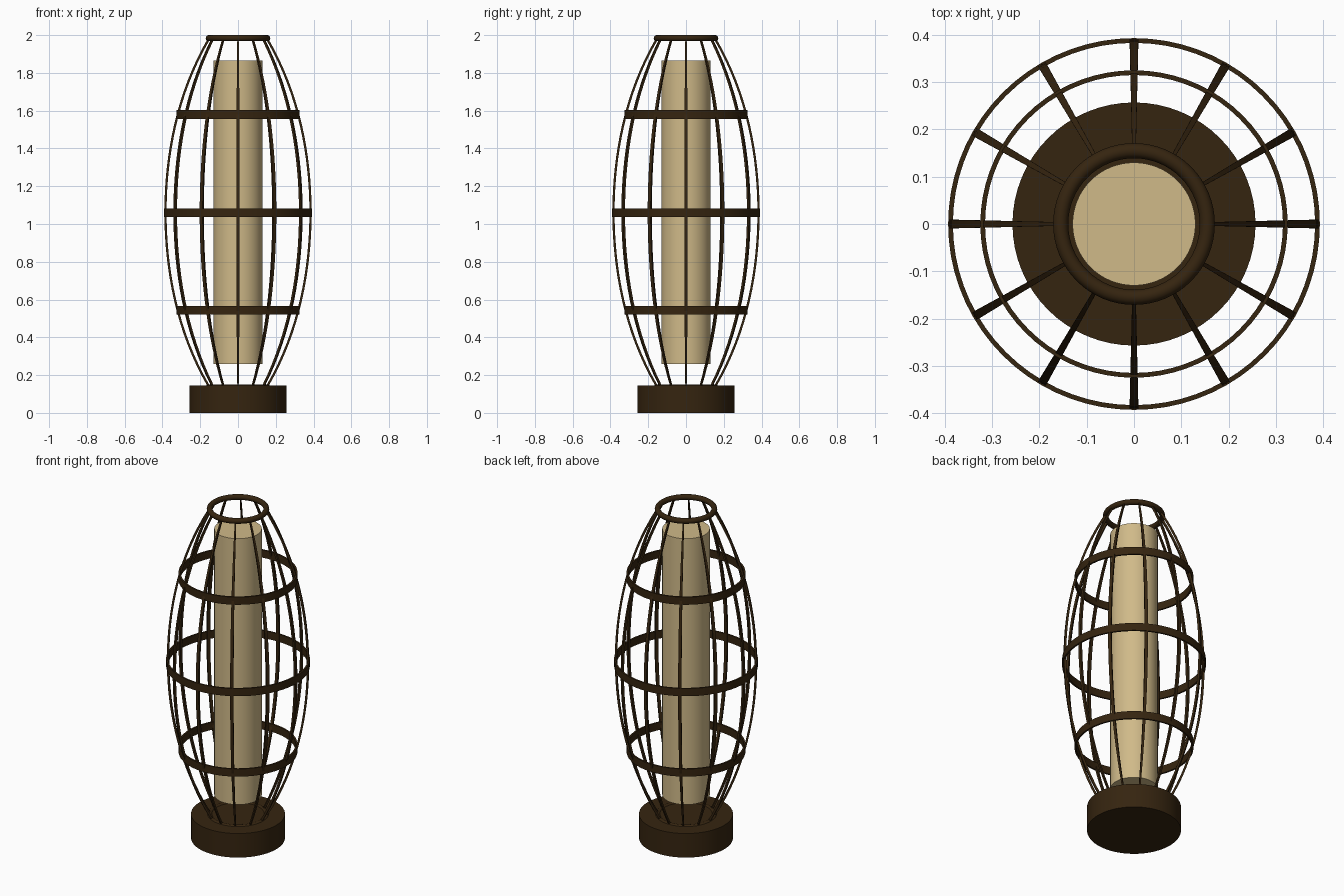
import bpy, bmesh, math
from mathutils import Vector

cube = bpy.data.objects.get("Cube")
if cube:
    bpy.data.objects.remove(cube, do_unlink=True)

MID_Z = 1.06
RIBS = 12


def material(name, color):
    m = bpy.data.materials.new(name)
    m.use_nodes = True
    m.diffuse_color = color
    m.node_tree.nodes["Principled BSDF"].inputs["Base Color"].default_value = color
    return m


brown = material("dark brown wood", (0.036, 0.018, 0.005, 1))
tan = material("warm tan shade", (0.63, 0.49, 0.25, 1))


def finish(ob, name, mat):
    ob.name = name
    ob.data.materials.clear()
    ob.data.materials.append(mat)
    bpy.ops.object.select_all(action="DESELECT")
    ob.select_set(True)
    bpy.context.view_layer.objects.active = ob
    bpy.ops.object.shade_smooth_by_angle(angle=math.radians(35))


def cylinder(name, radius, bottom, top, mat):
    bpy.ops.mesh.primitive_cylinder_add(vertices=64, radius=radius, depth=top - bottom,
                                        location=(0, 0, (bottom + top) / 2))
    finish(bpy.context.object, name, mat)


def torus(name, z):
    bpy.ops.mesh.primitive_torus_add(major_radius=0.155, minor_radius=0.016,
                                     major_segments=64, minor_segments=12, location=(0, 0, z))
    finish(bpy.context.object, name, brown)


def mesh_object(name, bm, mat):
    bmesh.ops.recalc_face_normals(bm, faces=bm.faces)
    me = bpy.data.meshes.new(name)
    bm.to_mesh(me)
    bm.free()
    ob = bpy.data.objects.new(name, me)
    bpy.context.collection.objects.link(ob)
    finish(ob, name, mat)


def band(name, z, outer, height=0.046, wall=0.01):
    """Flat hoop: a rectangular section spun round the axis."""
    bm = bmesh.new()
    section = [bm.verts.new((r, 0, z + h)) for r, h in (
        (outer, -height / 2), (outer, height / 2),
        (outer - wall, height / 2), (outer - wall, -height / 2))]
    edges = [bm.edges.new((section[i], section[(i + 1) % 4])) for i in range(4)]
    bmesh.ops.spin(bm, geom=section + edges, axis=(0, 0, 1), cent=(0, 0, 0),
                   angle=math.tau, steps=72, use_duplicate=False)
    bmesh.ops.remove_doubles(bm, verts=bm.verts, dist=0.0005)
    mesh_object(name, bm, brown)


def bulge(z):
    d = z - MID_Z
    return 0.39 - 0.226 * d ** 2 - 0.0525 * d ** 4


def rib(name, angle, steps=32):
    """Bowed slat, widest at mid height and narrow at both ends."""
    out = Vector((math.cos(angle), math.sin(angle), 0))
    side = Vector((-out.y, out.x, 0))
    up = Vector((0, 0, 1))
    bm = bmesh.new()
    rows = []
    for i in range(steps + 1):
        z = 0.135 + 1.85 * i / steps
        r = bulge(z)
        slope = (bulge(z + 0.001) - bulge(z - 0.001)) / 0.002
        normal = (out - up * slope).normalized()
        half = 0.0235 * r
        centre = out * r + up * z
        rows.append([bm.verts.new(centre + side * half * s - normal * depth)
                     for s, depth in ((-1, 0), (1, 0), (1, 0.012), (-1, 0.012))])
    for a, b in zip(rows, rows[1:]):
        for k in range(4):
            bm.faces.new((a[k], a[(k + 1) % 4], b[(k + 1) % 4], b[k]))
    bm.faces.new(rows[0])
    bm.faces.new(rows[-1])
    mesh_object(name, bm, brown)


# Base and glowing shade
cylinder("base", 0.257, 0, 0.145, brown)
cylinder("lamp_shade", 0.13, 0.26, 1.865, tan)

# Round rings holding the rib ends
torus("bottom_ring", 0.135)
torus("top_ring", 1.984)

# Flat hoops
band("lower_hoop", 0.543, 0.325)
band("middle_hoop", MID_Z, 0.393)
band("upper_hoop", 1.58, 0.325)

# Cage ribs
for n in range(RIBS):
    rib(f"rib_{n + 1}", math.tau * n / RIBS)
